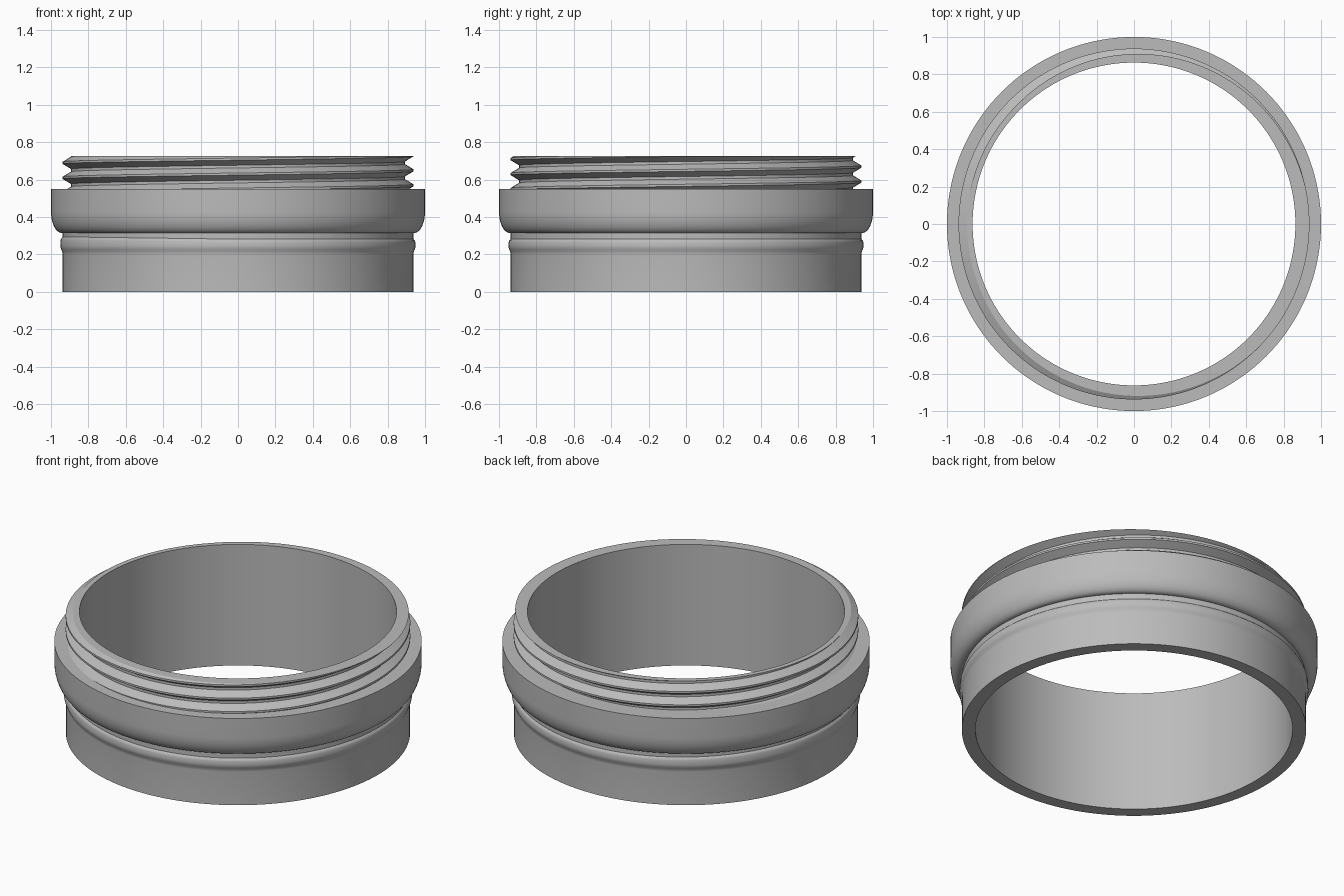
import bpy
import bmesh
import math

SEGMENTS = 144
INNER = 0.863
SHOULDER_Z, TOP_Z = 0.55, 0.727
ROOT, CREST, PITCH = 0.893, 0.938, 0.08
CREST_Z = 0.65          # height of a thread crest on the +x side

old = bpy.data.objects.get("Cube")
if old:
    bpy.data.objects.remove(old, do_unlink=True)

grey = bpy.data.materials.new("plain grey")
grey.use_nodes = True
colour = (0.5, 0.5, 0.5, 1)
grey.diffuse_color = colour
grey.node_tree.nodes["Principled BSDF"].inputs["Base Color"].default_value = colour


def sweep_ring(name, column):
    """Sweep a section, given as a function of the angle, round the z axis."""
    bm = bmesh.new()
    columns = []
    for i in range(SEGMENTS + 1):
        a = 2 * math.pi * i / SEGMENTS
        columns.append([bm.verts.new((r * math.cos(a), r * math.sin(a), z))
                        for r, z in column(a)])
    for c, d in zip(columns, columns[1:]):
        for j in range(len(c) - 1):
            bm.faces.new((c[j], d[j], d[j + 1], c[j + 1]))
    bmesh.ops.remove_doubles(bm, verts=bm.verts, dist=0.0002)
    mesh = bpy.data.meshes.new(name)
    bm.to_mesh(mesh)
    bm.free()
    mesh.materials.append(grey)
    obj = bpy.data.objects.new(name, mesh)
    bpy.context.collection.objects.link(obj)
    bpy.ops.object.select_all(action="DESELECT")
    obj.select_set(True)
    bpy.context.view_layer.objects.active = obj
    bpy.ops.object.shade_smooth_by_angle(angle=math.radians(25))
    return obj


# Body: bore, plain skirt, locking bead and rounded collar
def body_section(a):
    bead = 0.274 + 0.012 * max(0, -math.cos(a))
    skirt = [(INNER, TOP_Z), (INNER, 0), (0.937, 0), (0.937, 0.2)]
    swell = [(0.937 + 0.006 * (1 - math.cos(math.pi * t / 6)), 0.2 + 0.045 * t / 6)
             for t in range(1, 7)]
    lip = [(0.948, bead - 0.008), (0.945, bead), (0.937, bead + 0.008), (0.937, 0.315)]
    bulge = []
    for t in range(13):
        b = math.pi / 2 * t / 12
        bulge.append((0.942 + 0.058 * math.sin(b), 0.43 - 0.115 * math.cos(b)))
    return skirt + swell + lip + bulge + [(1, SHOULDER_Z), (ROOT - 0.004, SHOULDER_Z)]


# Threaded neck: right-handed helix trimmed flat at shoulder and rim
def thread_radius(z, a):
    phase = (z - CREST_Z - PITCH * a / (2 * math.pi)) / PITCH
    away = abs(phase - round(phase))
    slope = min(1, max(0, (away - 0.07) / 0.34))
    return CREST + (ROOT - CREST) * slope


def neck_section(a):
    points = [(ROOT - 0.004, SHOULDER_Z)]
    for turn in range(-4, 4):
        for step in (-0.41, -0.07, 0.07, 0.41):
            z = CREST_Z + PITCH * (turn + step + a / (2 * math.pi))
            z = min(TOP_Z, max(SHOULDER_Z, z))
            points.append((thread_radius(z, a), z))
    return points + [(INNER, TOP_Z)]


sweep_ring("collar_body", body_section)
sweep_ring("threaded_neck", neck_section)
